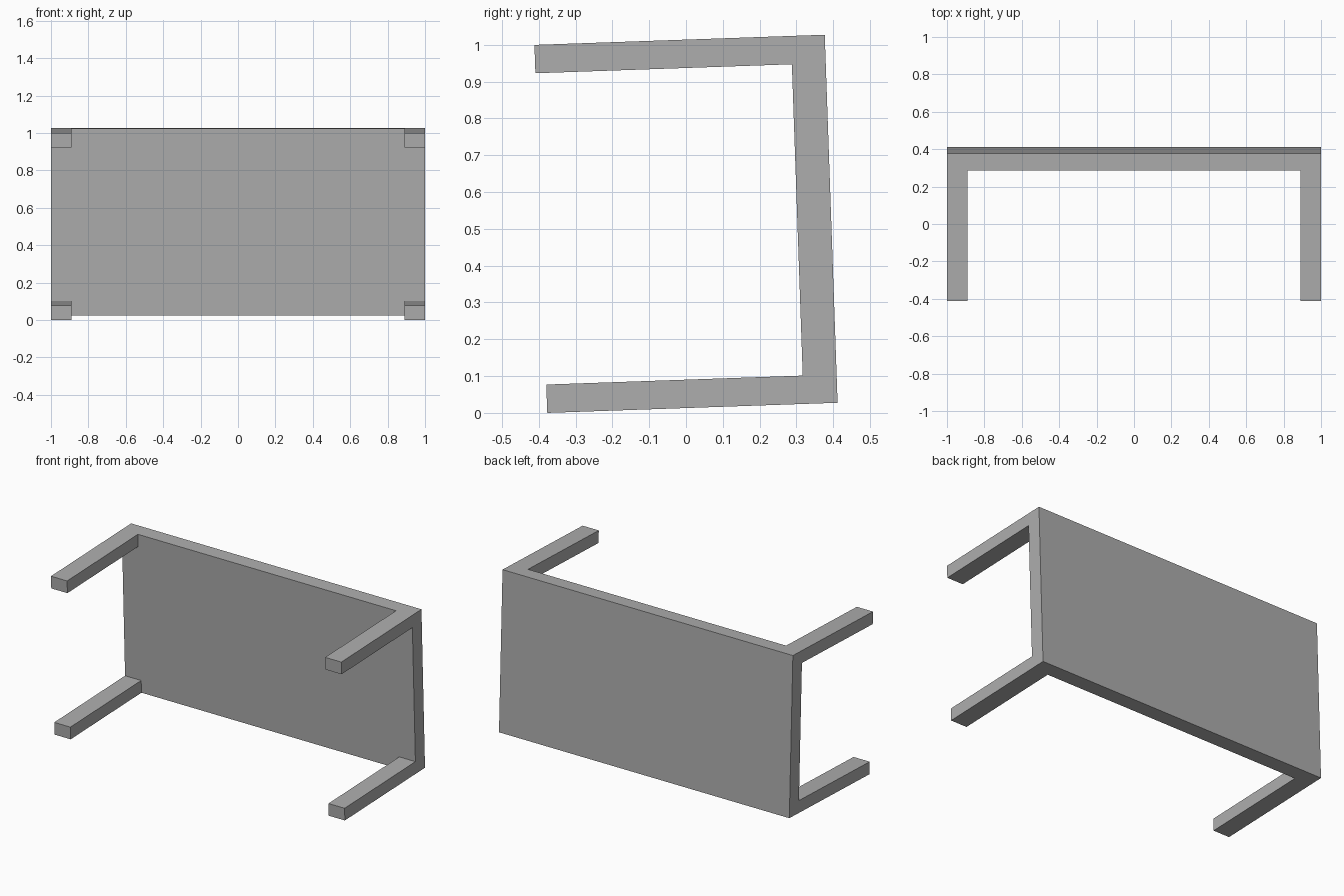
import bpy, bmesh, math
from mathutils import Matrix, Vector

default = bpy.data.objects.get("Cube")
if default:
    bpy.data.objects.remove(default, do_unlink=True)

# Table dimensions
LENGTH, WIDTH, HEIGHT = 2.0, 1.0, 0.789
TOP = 0.092
LEG_X, LEG_Z = 0.111, 0.077
TILT = math.radians(2)

grey = bpy.data.materials.new("plain grey")
grey.use_nodes = True
colour = (0.42, 0.42, 0.42, 1)
grey.diffuse_color = colour
grey.node_tree.nodes["Principled BSDF"].inputs["Base Color"].default_value = colour

# Tabletop standing on its long edge, outer face on y = 0 facing back
bm = bmesh.new()
bmesh.ops.create_cube(bm, size=1, matrix=Matrix.Translation((0, -TOP / 2, WIDTH / 2))
                      @ Matrix.Diagonal((LENGTH, TOP, WIDTH, 1)))


def front_face(face):
    return face.normal.y < -0.9


# Score the front face along the leg edges
def cut(point, normal):
    faces = [f for f in bm.faces if front_face(f)]
    edges = {e for f in faces for e in f.edges}
    bmesh.ops.bisect_plane(bm, geom=faces + list(edges), dist=1e-5,
                           plane_co=point, plane_no=normal)


for side in (-1, 1):
    cut((side * (LENGTH / 2 - LEG_X), 0, 0), (1, 0, 0))
for z in (LEG_Z, WIDTH - LEG_Z):
    cut((0, 0, z), (0, 0, 1))

# Legs pulled forward from the four corner faces
bm.normal_update()
corners = []
for f in bm.faces:
    c = f.calc_center_median()
    if front_face(f) and abs(c.x) > LENGTH / 2 - LEG_X and abs(c.z - WIDTH / 2) > WIDTH / 2 - LEG_Z:
        corners.append(f)
for f in corners:
    leg = bmesh.ops.extrude_face_region(bm, geom=[f])["geom"]
    bmesh.ops.translate(bm, vec=Vector((0, TOP - HEIGHT, 0)),
                        verts=[v for v in leg if isinstance(v, bmesh.types.BMVert)])
    if f.is_valid:
        bmesh.ops.delete(bm, geom=[f], context="FACES_ONLY")

# Merge flush faces, then lean the table and rest it on the ground
bmesh.ops.dissolve_limit(bm, angle_limit=0.01, verts=bm.verts, edges=bm.edges)
bmesh.ops.recalc_face_normals(bm, faces=bm.faces)
bm.transform(Matrix.Rotation(TILT, 4, "X"))
mid_y = (max(v.co.y for v in bm.verts) + min(v.co.y for v in bm.verts)) / 2
low_z = min(v.co.z for v in bm.verts)
bm.transform(Matrix.Translation((0, -mid_y, -low_z)))

mesh = bpy.data.meshes.new("table")
bm.to_mesh(mesh)
bm.free()
mesh.materials.append(grey)
table = bpy.data.objects.new("table", mesh)
bpy.context.collection.objects.link(table)
